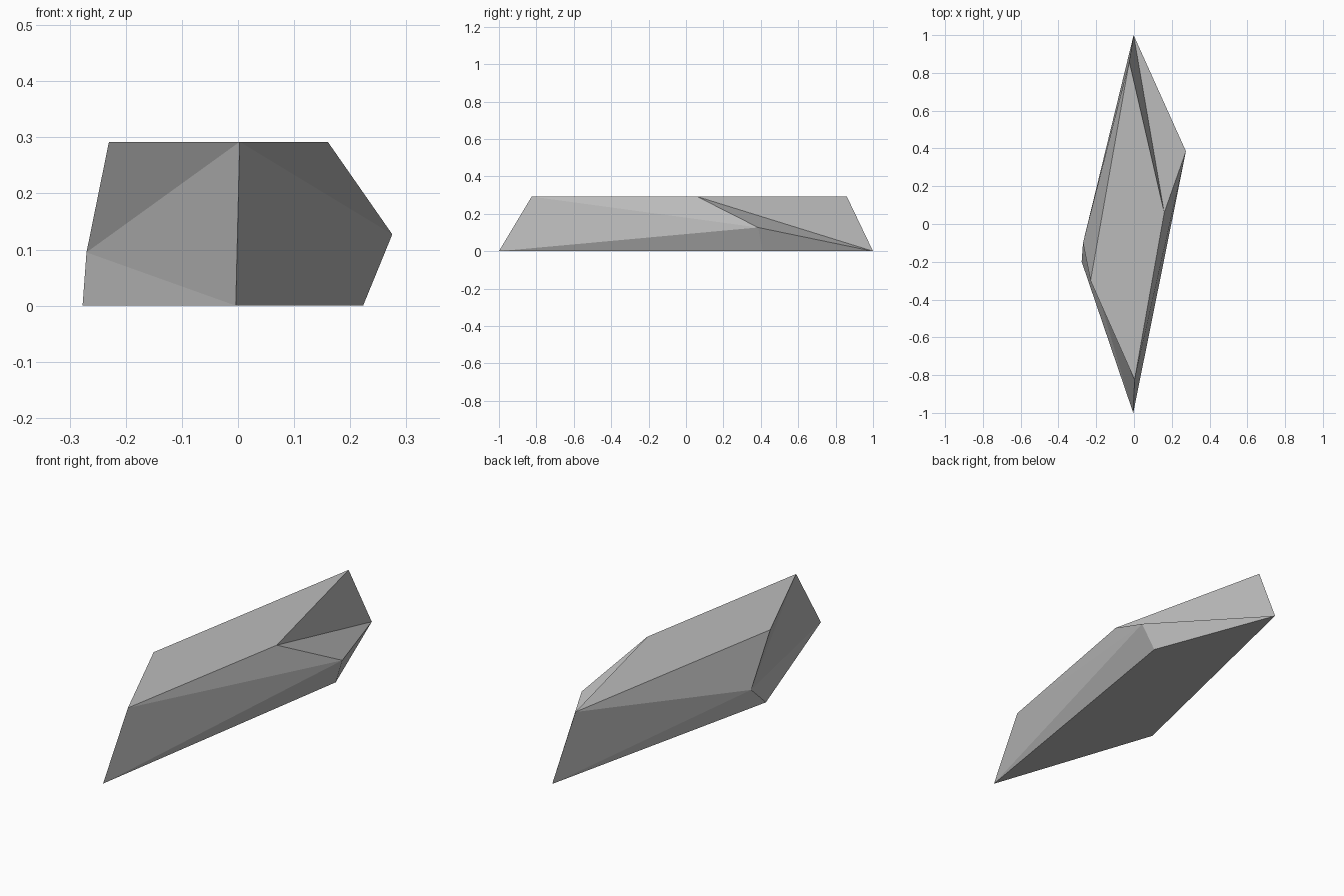
import bpy
import bmesh

if "Cube" in bpy.data.objects:
    bpy.data.objects.remove(bpy.data.objects["Cube"])

HEIGHT = 0.292

# Flat rock colour
stone = bpy.data.materials.new("stone_grey")
stone.diffuse_color = (0.5, 0.5, 0.5, 1.0)
stone.use_nodes = True
stone.node_tree.nodes["Principled BSDF"].inputs["Base Color"].default_value = stone.diffuse_color

bm = bmesh.new()


def ring(points, z):
    """Four corners: front, right, back, left."""
    return [bm.verts.new((x, y, z)) for x, y in points]


def fan(hub, loop):
    """Triangles from a hub vertex to a closed loop around it."""
    for a, b in zip(loop, loop[1:] + loop[:1]):
        bm.faces.new((hub, a, b))


# Diamond footprint and the smaller, flat top
bf, br, bb, bl = base = ring([(-0.004, -1), (0.223, 0.41), (-0.002, 1), (-0.277, -0.20)], 0)
tf, tr, tb, tl = top = ring([(0.003, -0.825), (0.16, 0.06), (-0.025, 0.86), (-0.23, -0.30)], HEIGHT)
bm.faces.new(base[::-1])
bm.faces.new(top)

# Bulging corners, each facetted around one mid-height point
right_bulge = bm.verts.new((0.275, 0.385, 0.127))
left_bulge = bm.verts.new((-0.27, -0.10, 0.095))
fan(right_bulge, [tr, tf, bf, br, bb])
fan(left_bulge, [tl, tf, bf, bl, bb, tb])

# Chipped facet behind the right top corner
bm.faces.new((tr, bb, tb))

bmesh.ops.recalc_face_normals(bm, faces=bm.faces[:])
mesh = bpy.data.meshes.new("rock_slab")
bm.to_mesh(mesh)
bm.free()
mesh.materials.append(stone)
rock = bpy.data.objects.new("rock_slab", mesh)
bpy.context.collection.objects.link(rock)
